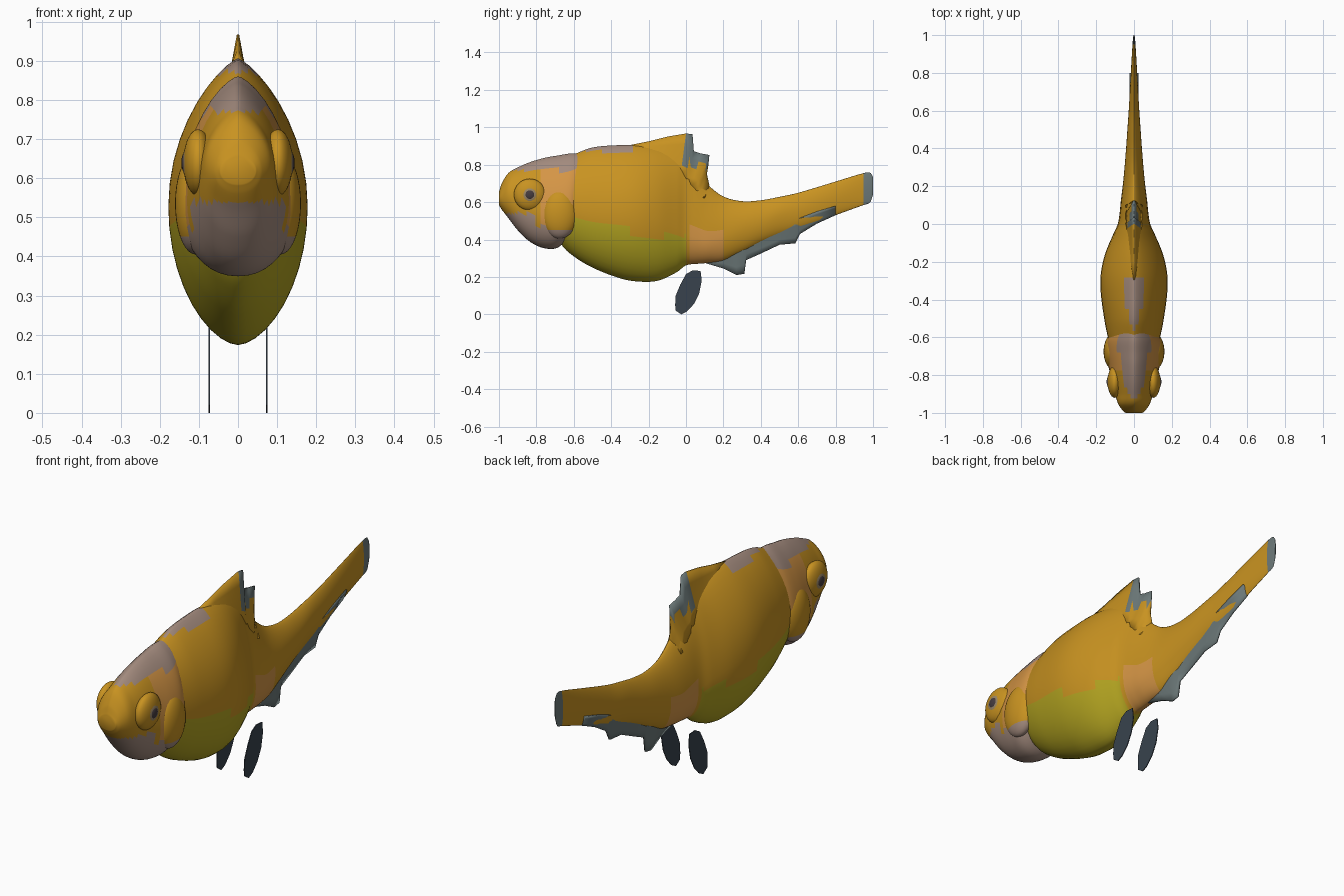
import bpy, bmesh, math

if "Cube" in bpy.data.objects:
    bpy.data.objects.remove(bpy.data.objects["Cube"])

COLORS = {
    "orange": (0.58, 0.29, 0.015), "yellow": (0.45, 0.37, 0.015),
    "pink_grey": (0.37, 0.26, 0.21), "peach": (0.66, 0.30, 0.06),
    "slate": (0.15, 0.19, 0.19), "dark_slate": (0.04, 0.055, 0.075),
    "pupil": (0.06, 0.045, 0.05), "iris": (0.33, 0.24, 0.13),
}
MATS = {}
for n, c in COLORS.items():
    MATS[n] = bpy.data.materials.new(n)
    MATS[n].diffuse_color = (*c, 1)
NAMES = list(COLORS)


def finish(name, bm, paint, smooth=True):
    """Paint faces by position and make the object."""
    bmesh.ops.recalc_face_normals(bm, faces=bm.faces)
    for f in bm.faces:
        p = f.calc_center_median()
        f.material_index = NAMES.index(paint(p) if callable(paint) else paint)
        f.smooth = smooth
    me = bpy.data.meshes.new(name)
    bm.to_mesh(me)
    bm.free()
    for n in NAMES:
        me.materials.append(MATS[n])
    ob = bpy.data.objects.new(name, me)
    bpy.context.collection.objects.link(ob)
    return ob


def refine(rows, steps):
    """Smooth Hermite interpolation of rows keyed by their first value."""
    def slope(i, k):
        a, b = rows[max(i - 1, 0)], rows[min(i + 1, len(rows) - 1)]
        return (b[k] - a[k]) / (b[0] - a[0])
    out = []
    for i in range(len(rows) - 1):
        a, b = rows[i], rows[i + 1]
        h = b[0] - a[0]
        for j in range(steps):
            t = j / steps
            r = [a[0] + h * t]
            for k in range(1, len(a)):
                r.append((2*t**3 - 3*t**2 + 1) * a[k] + (t**3 - 2*t**2 + t) * h * slope(i, k)
                         + (3*t**2 - 2*t**3) * b[k] + (t**3 - t**2) * h * slope(i + 1, k))
            out.append(r)
    return out + [list(rows[-1])]


def loft(name, rows, p_low, p_up, paint, seg=40, steps=6):
    """Rows are y, bottom, top, half width, height of widest point."""
    bm = bmesh.new()
    rings = []
    for y, zb, zt, w, zm in refine(rows, steps):
        ring = []
        for i in range(seg):
            a = 2 * math.pi * i / seg
            c, s = math.cos(a), math.sin(a)
            p = p_up if s > 0 else p_low
            x = math.copysign(abs(c) ** p, c) * w
            ring.append(bm.verts.new((x, y, zm + s * ((zt - zm) if s > 0 else (zm - zb)))))
        rings.append(ring)
    for r, q in zip(rings, rings[1:]):
        for i in range(seg):
            j = (i + 1) % seg
            bm.faces.new((r[i], r[j], q[j], q[i]))
    bm.faces.new(rings[0])
    bm.faces.new(rings[-1])
    return finish(name, bm, paint)


def fin(name, base, edge, t0, t1, paint):
    """Tapered web from a buried base line to a ragged edge line."""
    bm = bmesh.new()
    n = 4
    rings = []
    for (y0, z0), (y1, z1) in zip(base, edge):
        pts = []
        for k in range(n + 1):
            u = k / n
            pts.append((t0 + (t1 - t0) * u, y0 + (y1 - y0) * u, z0 + (z1 - z0) * u))
        loop = pts + [(-x, y, z) for x, y, z in reversed(pts)]
        rings.append([bm.verts.new(p) for p in loop])
    m = 2 * n + 2
    for r, q in zip(rings, rings[1:]):
        for i in range(m):
            j = (i + 1) % m
            bm.faces.new((r[i], r[j], q[j], q[i]))
    bm.faces.new(rings[0])
    bm.faces.new(rings[-1])
    return finish(name, bm, paint)


def ball(name, loc, rad, paint):
    bm = bmesh.new()
    bmesh.ops.create_uvsphere(bm, u_segments=32, v_segments=18, radius=1)
    for v in bm.verts:
        v.co = [l + r * c for l, r, c in zip(loc, rad, v.co)]
    return finish(name, bm, paint)


# Body and tail
def body_paint(p):
    if p.y > 0.94:
        return "slate"
    if p.y < -0.28 and p.z > 0.87:
        return "pink_grey"
    if 0.02 < p.y < 0.2 and p.z < 0.45:
        return "peach"
    if p.y < 0 and p.z < 0.42 + 0.25 * max(0, -p.y - 0.2):
        return "yellow"
    return "orange"


loft("body", [
    (-.70, .44, .80, .09, .60), (-.66, .365, .83, .12, .58), (-.60, .31, .855, .138, .56),
    (-.50, .25, .892, .158, .54), (-.35, .192, .905, .177, .53), (-.25, .175, .905, .174, .52),
    (-.15, .18, .89, .15, .50), (-.05, .225, .855, .108, .46), (0, .262, .82, .086, .43),
    (.06, .27, .76, .076, .41), (.12, .275, .69, .07, .40), (.20, .285, .63, .06, .42),
    (.30, .33, .605, .05, .46), (.40, .38, .61, .042, .49), (.50, .42, .628, .035, .53),
    (.60, .45, .65, .028, .55), (.80, .53, .71, .017, .62), (.95, .585, .755, .008, .67),
    (.985, .60, .757, .005, .68), (1.0, .64, .735, .003, .69)], 1.15, 1.55, body_paint)


# Head
def head_paint(p):
    if p.z > 0.77 or p.z < 0.47 or (p.z < 0.54 and p.y < -0.8):
        return "pink_grey"
    return "peach" if p.y > -0.78 else "orange"


loft("head", [
    (-1.0, .585, .655, .045, .62), (-.985, .56, .70, .062, .62), (-.95, .515, .755, .085, .63),
    (-.90, .45, .785, .10, .60), (-.83, .385, .815, .118, .57), (-.75, .352, .838, .136, .53),
    (-.68, .36, .85, .148, .52), (-.62, .43, .86, .145, .54), (-.575, .55, .86, .12, .60)],
    0.92, 1.4, head_paint)

# Gill covers and eyes, both sides
for side, s in (("right", 1), ("left", -1)):
    ball("gill_cover_" + side, (s * .108, -.675, .535), (.053, .095, .13),
         lambda p: "orange" if p.z > 0.46 else "pink_grey")
    ball("eye_socket_" + side, (s * .102, -.835, .64), (.038, .085, .085), "orange")
    ball("iris_" + side, (s * .124, -.835, .64), (.018, .048, .048), "iris")
    ball("pupil_" + side, (s * .134, -.835, .64), (.011, .027, .027), "pupil")

# Dorsal fin
fin("dorsal_fin",
    [(-.3, .85), (-.2, .82), (-.1, .77), (-.03, .74), (0, .72), (.01, .70),
     (.03, .69), (.05, .67), (.06, .65), (.07, .63), (.1, .62)],
    [(-.3, .905), (-.2, .925), (-.1, .95), (0, .967), (.035, .963), (.042, .872),
     (.08, .86), (.125, .852), (.12, .80), (.112, .75), (.125, .69)],
    .045, .003, lambda p: "slate" if p.y > -0.03 and p.z > 0.8 else "orange")

# Ragged fin under the tail
fin("tail_fringe",
    [(.12, .33), (.2, .36), (.26, .38), (.3, .41), (.33, .42), (.4, .44),
     (.5, .48), (.58, .50), (.62, .52), (.7, .55), (.8, .58)],
    [(.1, .275), (.2, .245), (.27, .21), (.312, .217), (.322, .29), (.4, .325),
     (.5, .372), (.585, .38), (.61, .43), (.7, .485), (.8, .53)],
    .025, .004, "slate")

# Pelvic fins: two thin separate blades
BLADE = [(-.058, .05), (-.055, .1), (-.03, .16), (0, .215), (.035, .235), (.078, .232),
         (.084, .18), (.07, .11), (.042, .055), (.005, .015), (-.025, 0), (-.055, .02)]
for side, s in (("right", 1), ("left", -1)):
    bm = bmesh.new()
    f = bm.faces.new([bm.verts.new((s * .073 - .002, y, z)) for y, z in BLADE])
    ext = bmesh.ops.extrude_face_region(bm, geom=[f])["geom"]
    for v in ext:
        if isinstance(v, bmesh.types.BMVert):
            v.co.x += .004
    finish("pelvic_fin_" + side, bm, "dark_slate", smooth=False)

for m in bpy.data.materials:
    if m.users and not m.is_grease_pencil:
        m.use_nodes = True
        m.node_tree.nodes["Principled BSDF"].inputs["Base Color"].default_value = m.diffuse_color
